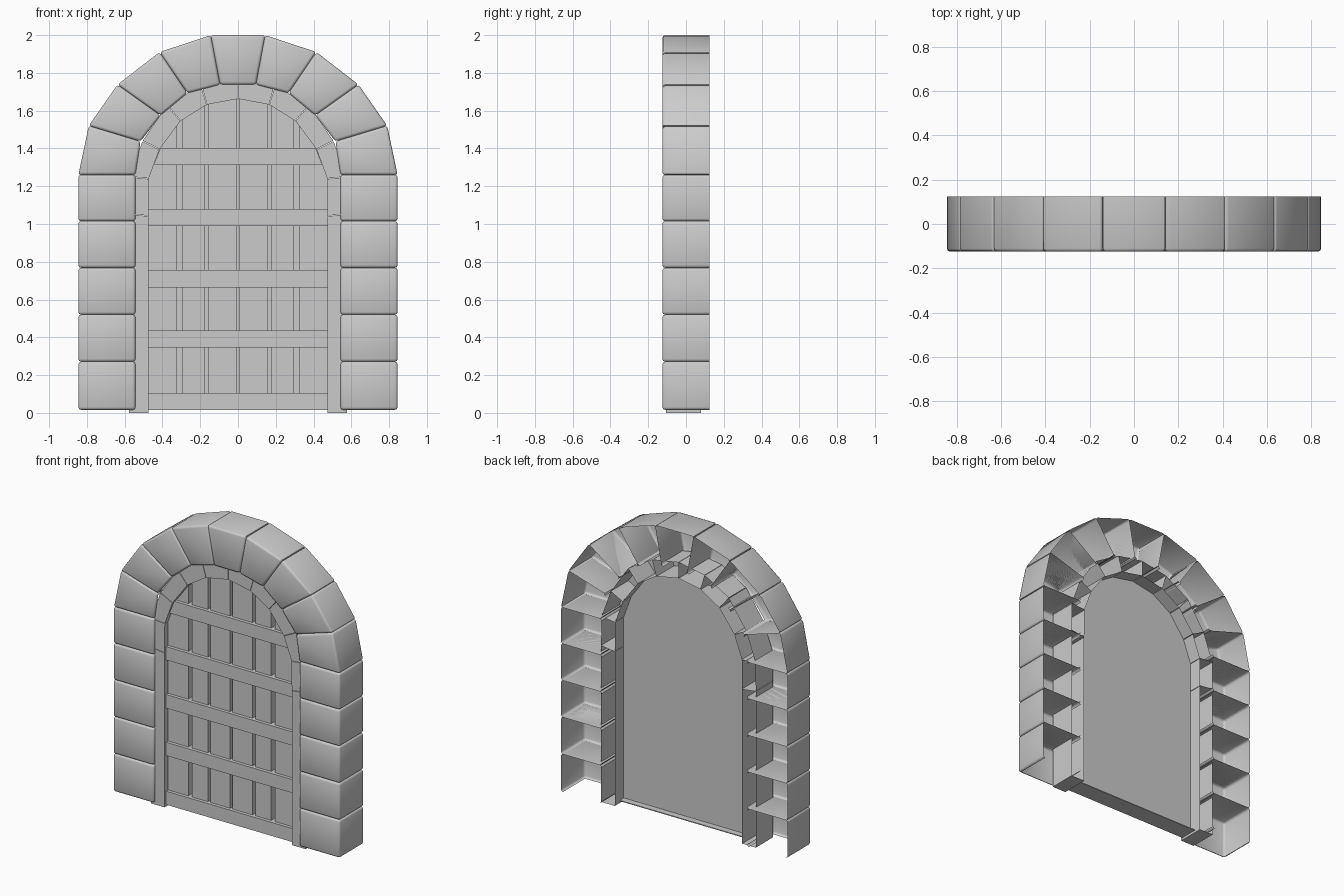
import bpy, bmesh
from mathutils import Vector

if "Cube" in bpy.data.objects:
    bpy.data.objects.remove(bpy.data.objects["Cube"])

GREY = bpy.data.materials.new("stone grey")
GREY.use_nodes = True
GREY.diffuse_color = (0.6, 0.6, 0.6, 1)
GREY.node_tree.nodes["Principled BSDF"].inputs["Base Color"].default_value = (0.6, 0.6, 0.6, 1)


def prism(name, outline, front, back, bevel=0.0, open_edges=(), open_back=True):
    """Extrude an (x, z) outline along y; open_edges lists outline sides left open."""
    bm = bmesh.new()
    a = [bm.verts.new((x, front, z)) for x, z in outline]
    b = [bm.verts.new((x, back, z)) for x, z in outline]
    n = len(a)
    bm.faces.new(a)
    bm.faces.new(b[::-1])
    sides = [bm.faces.new((a[i], b[i], b[(i + 1) % n], a[(i + 1) % n])) for i in range(n)]
    bmesh.ops.recalc_face_normals(bm, faces=bm.faces)
    bm.normal_update()
    drop = [sides[i].normal.copy() for i in open_edges]
    if open_back:
        drop.append(Vector((0, 1, 0)))
    if bevel:
        edges = [e for e in bm.edges if not all(v in b for v in e.verts)]
        bmesh.ops.bevel(bm, geom=edges, offset=bevel, segments=2, profile=0.5,
                        affect='EDGES', clamp_overlap=True)
        bm.normal_update()
    gone = [f for f in bm.faces if any(f.normal.dot(d) > 0.985 for d in drop)]
    bmesh.ops.delete(bm, geom=gone, context='FACES')
    mesh = bpy.data.meshes.new(name)
    bm.to_mesh(mesh)
    bm.free()
    mesh.materials.append(GREY)
    ob = bpy.data.objects.new(name, mesh)
    bpy.context.collection.objects.link(ob)
    if bevel:
        bpy.ops.object.select_all(action='DESELECT')
        ob.select_set(True)
        bpy.context.view_layer.objects.active = ob
        bpy.ops.object.shade_smooth_by_angle(angle=0.9)


def both_sides(name, outline, *args, **kw):
    for side, s in (("left", 1), ("right", -1)):
        prism(f"{name}_{side}", [(s * x, z) for x, z in outline], *args, **kw)


# Stone surround: hollow blocks, open at the back and towards the frame
STONE = dict(front=-0.125, back=0.125, bevel=0.014)
jamb_levels = [0.016, 0.271, 0.52, 0.768, 1.015, 1.26]
for i, (z0, z1) in enumerate(zip(jamb_levels, jamb_levels[1:])):
    box = [(0.845, z0), (0.845, z1), (0.543, z1), (0.543, z0)]
    both_sides(f"jamb_stone_{i + 1}", box, open_edges=(2, 3) if i == 0 else (2,), **STONE)

outer = [(0.845, 1.26), (0.79, 1.52), (0.638, 1.738), (0.415, 1.91), (0.144, 2.0)]
inner = [(0.543, 1.26), (0.516, 1.437), (0.41, 1.575), (0.268, 1.693), (0.095, 1.738)]
for i in range(4):
    block = [outer[i], outer[i + 1], inner[i + 1], inner[i]]
    both_sides(f"arch_stone_{i + 1}", block, open_edges=(2,), **STONE)
(ox, oz), (ix, iz) = outer[4], inner[4]
prism("keystone", [(ox, oz), (-ox, oz), (-ix, iz), (ix, iz)], open_edges=(2,), **STONE)


def joint(p, q, gap=0.0015):
    """Move p slightly towards q to leave a fine seam."""
    p, q = Vector(p), Vector(q)
    return tuple(p + (q - p).normalized() * gap)


# Door frame: hollow channel segments following the arch
frame_in = [(0.475, 0), (0.475, 1.042), (0.473, 1.24), (0.416, 1.395), (0.305, 1.545), (0.165, 1.632), (0, 1.663)]
frame_out = [(0.577, 0), (0.577, 1.055), (0.575, 1.25), (0.505, 1.44), (0.375, 1.63), (0.195, 1.735), (0, 1.77)]
for i in range(len(frame_in) - 1):
    o0, o1, i0, i1 = frame_out[i], frame_out[i + 1], frame_in[i], frame_in[i + 1]
    foot = i == 0
    piece = [o0 if foot else joint(o0, o1), joint(o1, o0), joint(i1, i0), i0 if foot else joint(i0, i1)]
    both_sides(f"frame_piece_{i + 1}", piece, -0.105, 0.08)

# Door: back panel, six planks and five cross rails
arch = frame_in[2:]
arch_x = sorted({s * x for x, z in arch for s in (1, -1)})


def lerp(v, v0, v1, r0, r1):
    return r0 + (r1 - r0) * (v - v0) / (v1 - v0)


def arch_top(x):
    x = abs(x)
    for (x0, z0), (x1, z1) in zip(arch, arch[1:]):
        if x >= x1:
            return lerp(x, x0, x1, z0, z1)


def arch_half_width(z):
    for (x0, z0), (x1, z1) in zip(arch, arch[1:]):
        if z0 <= z <= z1:
            return lerp(z, z0, z1, x0, x1)
    return 0.473


BOTTOM, PANEL = 0.014, -0.014


def door_strip(name, x0, x1, front, back, **kw):
    tops = [x1] + [x for x in reversed(arch_x) if x0 < x < x1] + [x0]
    prism(name, [(x0, BOTTOM), (x1, BOTTOM)] + [(x, arch_top(x)) for x in tops], front, back, **kw)


door_strip("door_panel", -0.473, 0.473, PANEL, PANEL + 0.002, open_back=False)
gaps = [(-0.322, -0.294), (-0.176, -0.158), (-0.009, 0.009), (0.156, 0.178), (0.296, 0.324)]
starts = [-0.473] + [g[1] for g in gaps]
ends = [g[0] for g in gaps] + [0.473]
for i, (x0, x1) in enumerate(zip(starts, ends)):
    door_strip(f"plank_{i + 1}", x0, x1, -0.07, PANEL)

for i, (z0, z1) in enumerate([(BOTTOM, 0.105), (0.345, 0.435), (0.665, 0.757), (0.99, 1.08), (1.313, 1.402)]):
    w0, w1 = arch_half_width(z0), arch_half_width(z1)
    prism(f"cross_rail_{i + 1}", [(-w0, z0), (w0, z0), (w1, z1), (-w1, z1)], -0.092, PANEL)

# Narrow sill behind the door
prism("sill", [(-0.473, BOTTOM), (0.473, BOTTOM), (0.473, 0.02), (-0.473, 0.02)], PANEL, 0.03, open_back=False)
